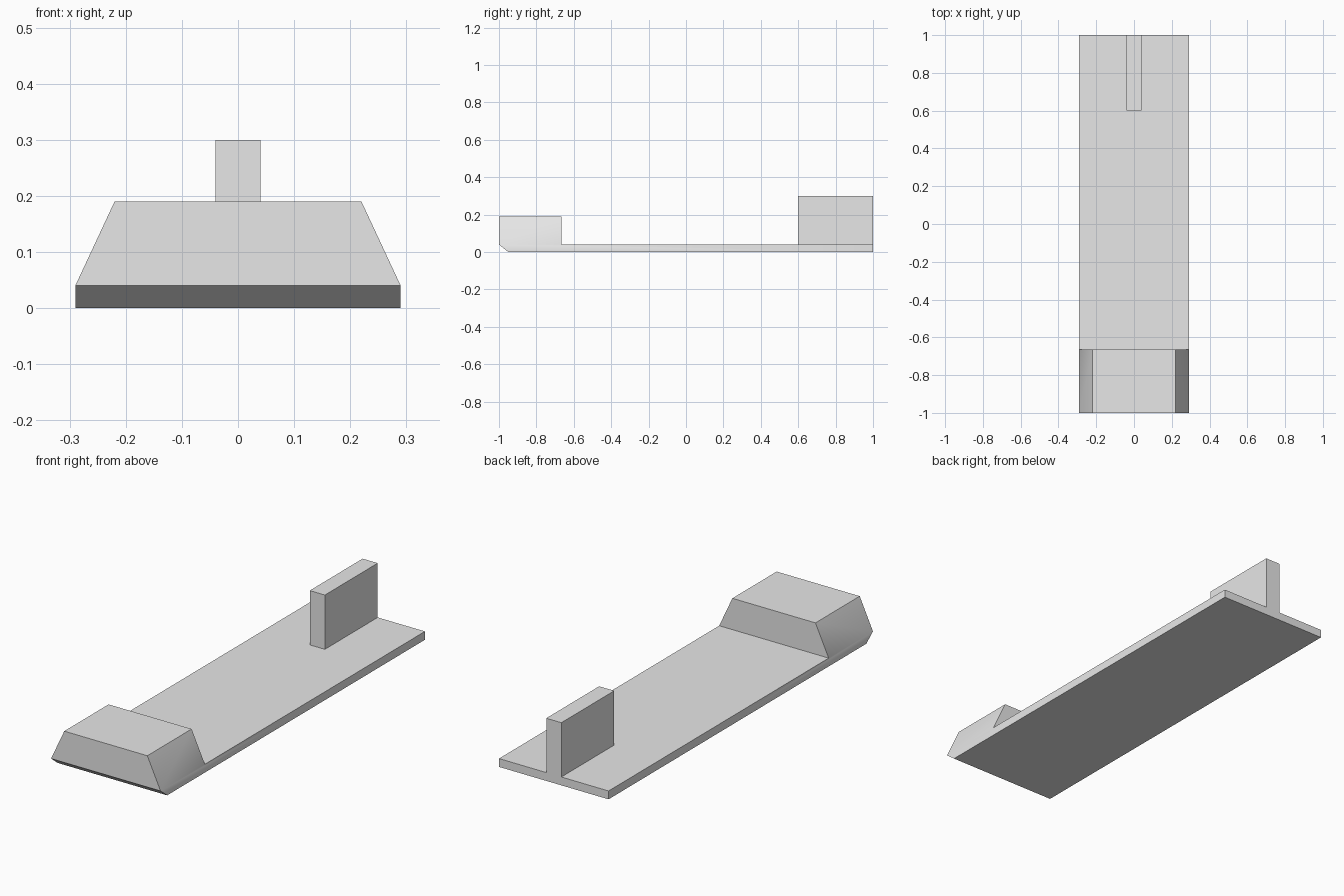
import bpy, bmesh

cube = bpy.data.objects.get("Cube")
if cube:
    bpy.data.objects.remove(cube, do_unlink=True)

grey = bpy.data.materials.new("plain_grey")
grey.use_nodes = True
colour = (0.8, 0.8, 0.8, 1)
grey.diffuse_color = colour
grey.node_tree.nodes["Principled BSDF"].inputs["Base Color"].default_value = colour


def mirrored_solid(name, points, side_faces, cross_loops):
    """points: name -> (half width, y, z); side faces are mirrored,
    cross loops are chains of points bridged from left to right."""
    bm = bmesh.new()
    verts = {s: {k: bm.verts.new((s * x, y, z)) for k, (x, y, z) in points.items()}
             for s in (-1, 1)}
    for face in side_faces:
        for s in (-1, 1):
            bm.faces.new([verts[s][k] for k in face])
    for a, b in cross_loops:
        bm.faces.new([verts[-1][a], verts[1][a], verts[1][b], verts[-1][b]])
    bmesh.ops.recalc_face_normals(bm, faces=bm.faces)
    mesh = bpy.data.meshes.new(name)
    bm.to_mesh(mesh)
    bm.free()
    mesh.materials.append(grey)
    obj = bpy.data.objects.new(name, mesh)
    bpy.context.collection.objects.link(obj)
    return obj


# Long base plate with chamfered toe and tapered front block
W, T, H = 0.29, 0.04, 0.19
body = mirrored_solid(
    "base_with_front_block",
    {"toe": (W, -0.95, 0), "heel": (W, 1, 0), "heel_top": (W, 1, T),
     "step": (W, -0.665, T), "nose": (W, -1, T),
     "block_front": (0.22, -1, H), "block_back": (0.22, -0.665, H)},
    [("toe", "heel", "heel_top", "step", "nose"),
     ("nose", "step", "block_back", "block_front")],
    [("toe", "heel"), ("heel", "heel_top"), ("heel_top", "step"),
     ("step", "block_back"), ("block_back", "block_front"),
     ("block_front", "nose"), ("nose", "toe")])

# Upright rear fin
F = 0.04
mirrored_solid(
    "rear_fin",
    {"a": (F, 0.6, T), "b": (F, 1, T), "c": (F, 1, 0.3), "d": (F, 0.6, 0.3)},
    [("a", "b", "c", "d")],
    [("a", "b"), ("b", "c"), ("c", "d"), ("d", "a")])

# Soften only the shallow bend between plate side and block side
bpy.ops.object.select_all(action="DESELECT")
body.select_set(True)
bpy.context.view_layer.objects.active = body
bpy.ops.object.shade_smooth_by_angle(angle=0.5236)
